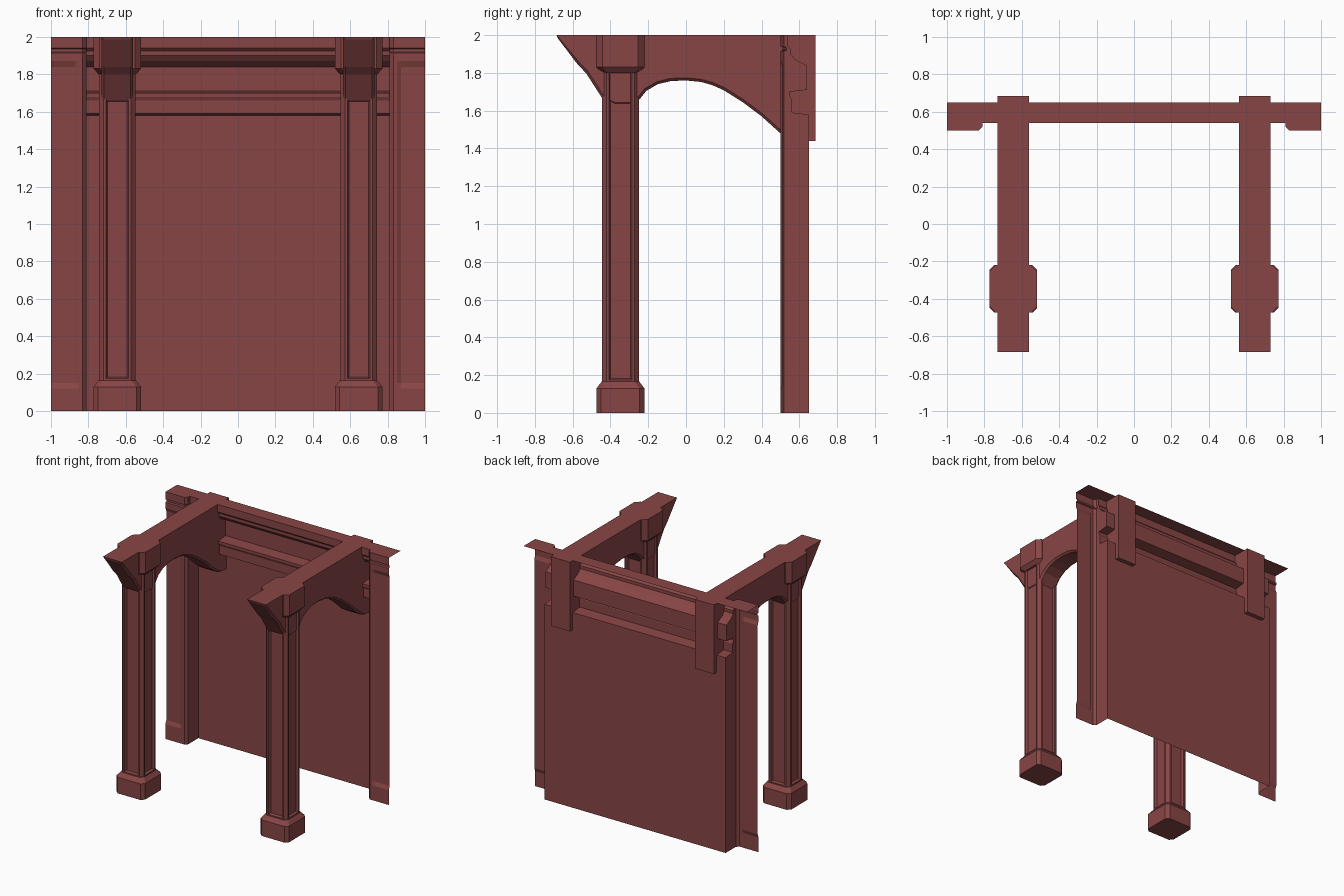
import bpy, bmesh

cube = bpy.data.objects.get("Cube")
if cube:
    bpy.data.objects.remove(cube)

# Single paint colour
paint = bpy.data.materials.new("dull_red_paint")
paint.use_nodes = True
colour = (0.25, 0.06, 0.06, 1)
paint.diffuse_color = colour
paint.node_tree.nodes["Principled BSDF"].inputs["Base Color"].default_value = colour


def finish(bm, name, mirror=False):
    """Turn a bmesh into an object, optionally mirrored across x = 0."""
    bmesh.ops.recalc_face_normals(bm, faces=bm.faces)
    mesh = bpy.data.meshes.new(name)
    bm.to_mesh(mesh)
    bm.free()
    mesh.materials.append(paint)
    obj = bpy.data.objects.new(name, mesh)
    bpy.context.collection.objects.link(obj)
    if mirror:
        mod = obj.modifiers.new("Mirror", 'MIRROR')
        mod.use_mirror_merge = False
    return obj


def grid(bm, rows):
    """Join rows of points with quads."""
    verts = [[bm.verts.new(p) for p in row] for row in rows]
    for a, b in zip(verts, verts[1:]):
        for i in range(len(a) - 1):
            bm.faces.new((a[i], a[i + 1], b[i + 1], b[i]))
    return verts


def octagon_tower(bm, rings, corner):
    """Stack chamfered squares given as (z, half width); return side faces."""
    cx, cy = 0.645, -0.347
    loops = []
    for z, h in rings:
        k = h - corner
        pts = [(h, -k), (h, k), (k, h), (-k, h), (-h, k), (-h, -k), (-k, -h), (k, -h)]
        loops.append([bm.verts.new((cx + x, cy + y, z)) for x, y in pts])
    sides = []
    for a, b in zip(loops, loops[1:]):
        for i in range(8):
            j = (i + 1) % 8
            sides.append(bm.faces.new((a[i], a[j], b[j], b[i])))
    bm.faces.new(loops[0][::-1])
    bm.faces.new(loops[-1])
    return sides


# Back wall: one folded sheet with a rail, a recess and a crown
SIDE = 0.81
wall_profile = [(0.65, 0), (0.65, 1.58), (0.56, 1.59), (0.56, 1.66), (0.55, 1.68),
                (0.55, 1.7), (0.64, 1.71), (0.64, 1.84), (0.58, 1.87), (0.555, 1.9),
                (0.555, 1.925), (0.54, 1.94), (0.54, 2)]
bm = bmesh.new()
grid(bm, [[(x, y, z) for y, z in wall_profile] for x in (-SIDE, SIDE)])
finish(bm, "back_wall")

# Returns joining the wall to the pilasters
bm = bmesh.new()
outline = wall_profile + [(0.52, 2), (0.52, 0)]
bm.faces.new([bm.verts.new((SIDE, y, z)) for y, z in outline])
finish(bm, "wall_return", mirror=True)

# Pilasters: chamfered inner edge, sunken shaft, grooved capital
columns = [(SIDE, 0.52, 0), (0.83, 0.5, 0), (0.85, 0.5, 0), (0.87, 0.5, 1), (1, 0.5, 1)]
levels = [(0, 0, 0), (0.12, 0, 0), (0.15, 1, 0), (1.84, 1, 0), (1.87, 0, 0),
          (1.915, 0, 0), (1.92, 0, 1), (1.935, 0, 1), (1.94, 0, 0), (2, 0, 0)]
bm = bmesh.new()
grid(bm, [[(x, y + 0.012 * max(sunk * shaft, groove), z) for x, y, sunk in columns]
          for z, shaft, groove in levels])
finish(bm, "pilaster", mirror=True)

# Flat top over the wall and pilasters
bm = bmesh.new()
edge = [(SIDE, 0.54), (SIDE, 0.52), (0.83, 0.5), (1, 0.5), (1, 0.65)]
plan = edge + [(-x, y) for x, y in reversed(edge)]
bm.faces.new([bm.verts.new((x, y, 2)) for x, y in plan])
finish(bm, "wall_top")

# Beams with front bracket, arched brace and rear strap
beam_profile = [(-0.685, 2), (-0.68, 1.985), (-0.57, 1.84), (-0.53, 1.8), (-0.44, 1.66),
                (-0.38, 1.63), (-0.27, 1.63), (-0.25, 1.655), (-0.21, 1.705), (-0.15, 1.74),
                (-0.08, 1.757), (0, 1.76), (0.08, 1.752), (0.14, 1.735), (0.2, 1.708),
                (0.3, 1.645), (0.4, 1.57), (0.5, 1.48), (0.56, 1.44), (0.685, 1.44),
                (0.685, 2)]
bm = bmesh.new()
face = bm.faces.new([bm.verts.new((0.56, y, z)) for y, z in beam_profile])
grown = bmesh.ops.extrude_face_region(bm, geom=[face])["geom"]
bmesh.ops.translate(bm, vec=(0.17, 0, 0),
                    verts=[g for g in grown if isinstance(g, bmesh.types.BMVert)])
lower = []
for e in bm.edges:
    a, b = e.verts[0].co, e.verts[1].co
    on_side = abs(a.x - b.x) < 0.001
    if on_side and min(a.z, b.z) < 1.98 and max(a.y, b.y) < 0.67:
        lower.append(e)
bmesh.ops.bevel(bm, geom=lower, offset=0.014, segments=1, affect='EDGES')
finish(bm, "beam", mirror=True)

# Column foot and head
bm = bmesh.new()
octagon_tower(bm, [(0, 0.127), (0.13, 0.127), (0.165, 0.1)], 0.025)
finish(bm, "column_base", mirror=True)
bm = bmesh.new()
octagon_tower(bm, [(1.8, 0.1), (1.83, 0.127), (2, 0.127)], 0.033)
finish(bm, "column_head", mirror=True)

# Column shaft with a sunken panel on each broad face
bm = bmesh.new()
sides = octagon_tower(bm, [(0.16, 0.098), (1.82, 0.098)], 0.024)
panels = sides[::2]
bm.normal_update()
bmesh.ops.inset_individual(bm, faces=panels, thickness=0.02)
bmesh.ops.inset_individual(bm, faces=panels, thickness=0.011, depth=-0.018)
finish(bm, "column_shaft", mirror=True)
